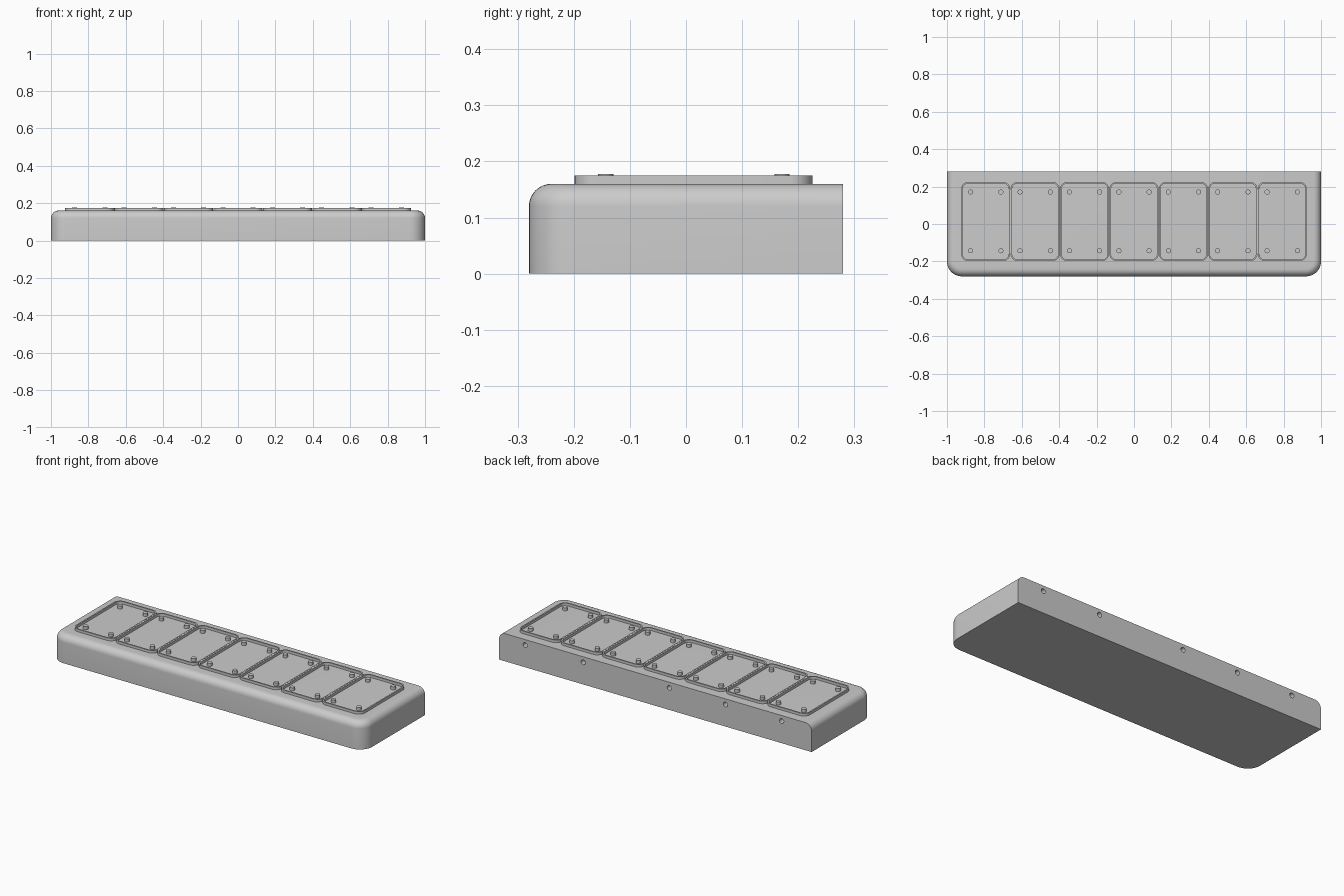
import bpy, bmesh, math
from mathutils import Matrix

if "Cube" in bpy.data.objects:
    bpy.data.objects.remove(bpy.data.objects["Cube"])

grey = bpy.data.materials.new("light grey")
grey.diffuse_color = (0.6, 0.6, 0.6, 1)
grey.use_nodes = True
grey.node_tree.nodes["Principled BSDF"].inputs["Base Color"].default_value = grey.diffuse_color


def finish(bm, name, angle=35):
    bmesh.ops.recalc_face_normals(bm, faces=bm.faces[:])
    me = bpy.data.meshes.new(name)
    bm.to_mesh(me)
    bm.free()
    ob = bpy.data.objects.new(name, me)
    bpy.context.collection.objects.link(ob)
    me.materials.append(grey)
    smooth(ob, angle)
    return ob


def smooth(ob, angle=35):
    bpy.ops.object.select_all(action='DESELECT')
    ob.select_set(True)
    bpy.context.view_layer.objects.active = ob
    bpy.ops.object.shade_smooth_by_angle(angle=math.radians(angle))


def arc(cx, cy, r, start, n):
    """Quarter circle of points, counter-clockwise from start degrees."""
    return [(cx + r * math.cos(math.radians(start + 90 * i / n)),
             cy + r * math.sin(math.radians(start + 90 * i / n))) for i in range(n + 1)]


def cylinder(bm, r, depth, matrix, segments=20):
    bmesh.ops.create_cone(bm, cap_ends=True, segments=segments, radius1=r,
                          radius2=r, depth=depth, matrix=matrix)


# Body: stacked outlines, rounded at front and sides, flat at the back
W, D, H, CORNER, FILLET = 1.0, 0.28, 0.16, 0.08, 0.04
layers = [(0, 0)]
for i in range(9):
    a = math.radians(90 * i / 8)
    layers.append((FILLET * (1 - math.cos(a)), H - FILLET + FILLET * math.sin(a)))
bm = bmesh.new()
rings = []
for inset, z in layers:
    r = CORNER - inset
    pts = [(-W + inset, D)]
    pts += arc(-W + CORNER, -D + CORNER, r, 180, 10)
    pts += arc(W - CORNER, -D + CORNER, r, 270, 10)
    pts.append((W - inset, D))
    rings.append([bm.verts.new((x, y, z)) for x, y in pts])
n = len(rings[0])
back = []
for lo, hi in zip(rings, rings[1:]):
    for i in range(n):
        j = (i + 1) % n
        f = bm.faces.new((lo[i], lo[j], hi[j], hi[i]))
        if i == n - 1:
            back.append(f)
bm.faces.new(rings[0])
bm.faces.new(rings[-1])
bmesh.ops.dissolve_faces(bm, faces=back)
body = finish(bm, "body")

# Shallow round holes along the back
bm = bmesh.new()
for x in (0.833, 0.462, -0.09, -0.449, -0.808):
    cylinder(bm, 0.014, 0.06, Matrix.Translation((x, D, 0.128)) @ Matrix.Rotation(math.pi / 2, 4, 'X'))
cutter = finish(bm, "back_hole_cutter")
mod = body.modifiers.new("back holes", 'BOOLEAN')
mod.operation = 'DIFFERENCE'
mod.solver = 'EXACT'
mod.object = cutter
# Apply the cut first so that smoothing is evaluated on the result
bpy.context.view_layer.objects.active = body
bpy.ops.object.select_all(action='DESELECT')
body.select_set(True)
bpy.ops.object.modifier_move_to_index(modifier=mod.name, index=0)
bpy.ops.object.modifier_apply(modifier=mod.name)
bpy.data.objects.remove(cutter, do_unlink=True)
smooth(body)


# Seven raised rims with rounded corners, four studs inside each
def outline(cx, cy, hx, hy, r, n=8):
    pts = []
    for sx, sy, start in ((1, 1, 0), (-1, 1, 90), (-1, -1, 180), (1, -1, 270)):
        pts += arc(cx + sx * (hx - r), cy + sy * (hy - r), r, start, n)
    return pts


PITCH, RIM, TOP, CY = 0.2643, 0.008, 0.175, 0.0135
for k in range(7):
    cx = (k - 3) * PITCH
    bm = bmesh.new()
    loops = []
    for inset, z in ((0, H - 0.002), (0, TOP), (RIM, TOP), (RIM, H - 0.002)):
        pts = outline(cx, CY, 0.1315 - inset, 0.212 - inset, 0.04 - inset)
        loops.append([bm.verts.new((x, y, z)) for x, y in pts])
    m = len(loops[0])
    for a in range(4):
        p, q = loops[a], loops[(a + 1) % 4]
        for i in range(m):
            j = (i + 1) % m
            bm.faces.new((p[i], p[j], q[j], q[i]))
    finish(bm, f"panel_rim_{k + 1}")

    bm = bmesh.new()
    for sx in (-1, 1):
        for y in (-0.143, 0.171):
            cylinder(bm, 0.0135, 0.02, Matrix.Translation((cx + sx * 0.081, y, 0.1675)))
    finish(bm, f"panel_studs_{k + 1}")
